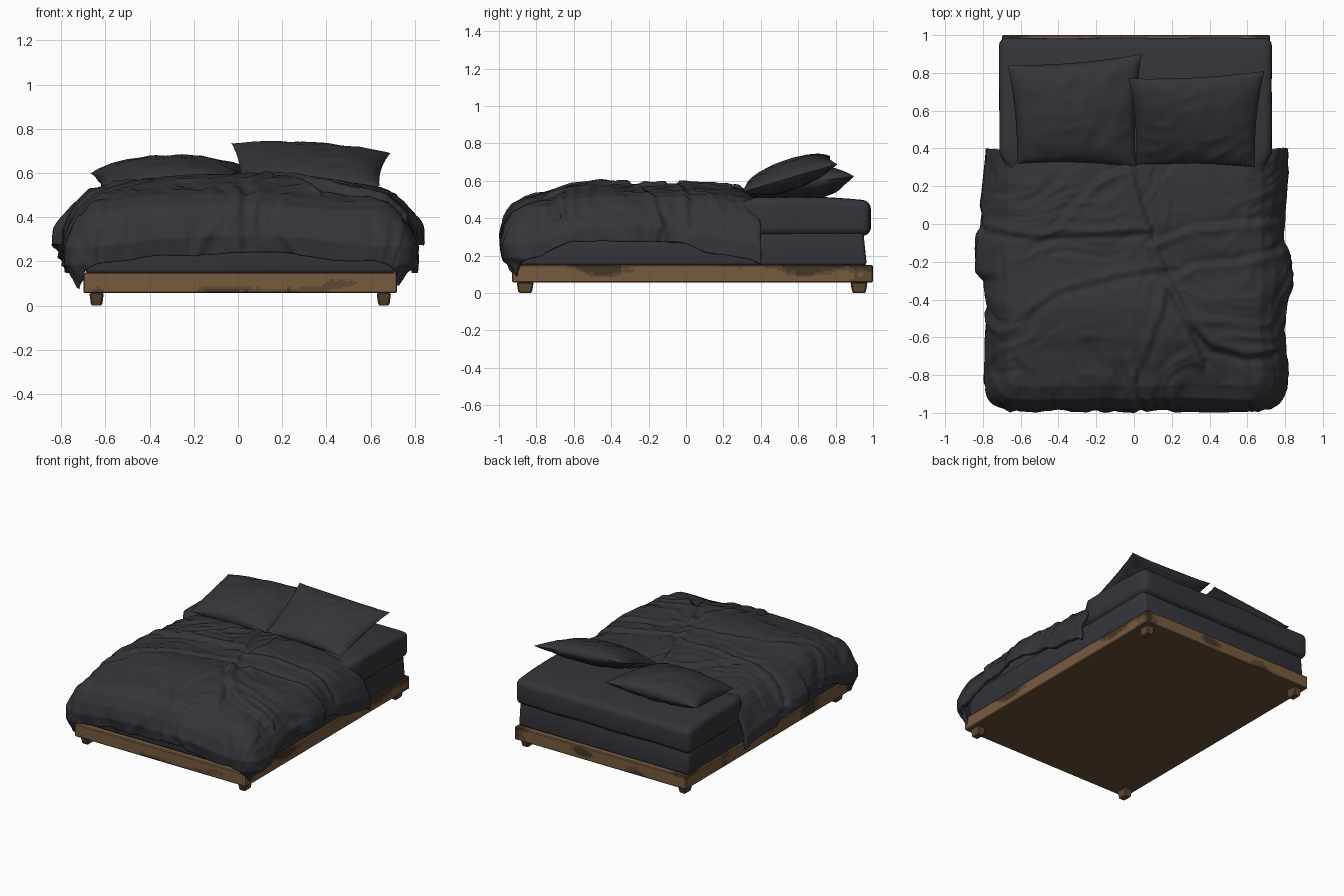
import bpy, bmesh, math
from mathutils import Vector, noise

if "Cube" in bpy.data.objects:
    bpy.data.objects.remove(bpy.data.objects["Cube"])


def material(name, rgb):
    m = bpy.data.materials.new(name)
    m.diffuse_color = (*rgb, 1)
    m.use_nodes = True
    m.node_tree.nodes["Principled BSDF"].inputs["Base Color"].default_value = m.diffuse_color
    return m


CLOTH = material("charcoal cloth", (0.034, 0.035, 0.043))
WOOD = material("brown wood", (0.185, 0.105, 0.05))
MID = material("worn wood", (0.115, 0.065, 0.032))
DARK = material("dark wood", (0.06, 0.036, 0.019))
UNDER = material("underside wood", (0.135, 0.077, 0.036))


def finish(bm, name, mats, angle=50):
    me = bpy.data.meshes.new(name)
    bm.to_mesh(me)
    bm.free()
    ob = bpy.data.objects.new(name, me)
    bpy.context.collection.objects.link(ob)
    for m in mats:
        me.materials.append(m)
    bpy.context.view_layer.objects.active = ob
    ob.select_set(True)
    bpy.ops.object.shade_smooth_by_angle(angle=math.radians(angle))
    ob.select_set(False)
    return ob


def box(lo, hi, bevel=0, segments=1):
    bm = bmesh.new()
    bmesh.ops.create_cube(bm, size=1)
    for v in bm.verts:
        v.co = Vector([l + (c + 0.5) * (h - l) for c, l, h in zip(v.co, lo, hi)])
    if bevel:
        bmesh.ops.bevel(bm, geom=bm.edges[:], offset=bevel, segments=segments,
                        profile=0.5, affect='EDGES')
    return bm


def lerp_table(table, x):
    if x <= table[0][0]:
        return table[0][1]
    for (x0, y0), (x1, y1) in zip(table, table[1:]):
        if x <= x1:
            k = (x - x0) / (x1 - x0)
            k = k * k * (3 - 2 * k) * 0.3 + k * 0.7
            return y0 + (y1 - y0) * k
    return table[-1][1]


def grid(nu, nv, func):
    bm = bmesh.new()
    rows = [[bm.verts.new(func(i / nu, j / nv)) for i in range(nu + 1)]
            for j in range(nv + 1)]
    for j in range(nv):
        for i in range(nu):
            bm.faces.new((rows[j][i], rows[j][i + 1], rows[j + 1][i + 1], rows[j + 1][i]))
    bm.normal_update()
    return bm, rows


# wooden platform with darker worn patches
bm = box((-0.70, -0.93, 0.056), (0.72, 1.0, 0.15), 0.006)
bmesh.ops.subdivide_edges(bm, edges=[e for e in bm.edges if e.calc_length() > 1],
                          cuts=79, use_grid_fill=True)
bmesh.ops.subdivide_edges(bm, edges=[e for e in bm.edges if abs(e.verts[0].co.z - e.verts[1].co.z) > 0.05],
                          cuts=6, use_grid_fill=True)
bm.normal_update()
for f in bm.faces:
    c = f.calc_center_median()
    patch = noise.noise(Vector((c.x * 3.2, c.y * 3.2, c.z * 9 + 4))) + 0.1 * noise.noise(c * 25)
    if f.normal.z < -0.9:
        f.material_index = 3
    else:
        f.material_index = 2 if patch > 0.42 else 1 if patch > 0.3 else 0
finish(bm, "bed_platform", [WOOD, MID, DARK, UNDER], 30)

# tapered legs
for side, x in (("left", -0.64), ("right", 0.66)):
    for end, y in (("front", -0.86), ("back", 0.925)):
        bm = box((x - 0.032, y - 0.045, 0), (x + 0.032, y + 0.045, 0.06), 0.008)
        for v in bm.verts:
            if v.co.z < 0.03:
                v.co.x = x + (v.co.x - x) * 0.82
                v.co.y = y + (v.co.y - y) * 0.82
        finish(bm, f"{end}_{side}_leg", [MID], 30)

# base cushion under the mattress
bm = box((-0.692, -0.895, 0.145), (0.712, 0.965, 0.33), 0.02, 3)
for v in bm.verts:
    if v.co.y > 0 and v.co.z > 0.25:
        v.co.y -= 0.015
finish(bm, "mattress_base", [CLOTH])

# mattress with sheet, narrower and lower under the duvet
bm = box((-0.712, -0.88, 0.31), (0.73, 0.985, 0.512), 0.04, 4)
bmesh.ops.subdivide_edges(bm, edges=[e for e in bm.edges if e.calc_length() > 0.8],
                          cuts=24, use_grid_fill=True)
bm.normal_update()
for v in bm.verts:
    k = max(0, min(1, (0.36 - v.co.y) / 0.1))
    v.co.x = 0.01 + (v.co.x - 0.01) * (1 - 0.1 * k)
    if v.co.z > 0.4:
        v.co.z -= 0.04 * k + max(0, v.co.y - 0.75) * 0.09
    v.co += v.normal * 0.006 * noise.noise(v.co * 4)
finish(bm, "mattress", [CLOTH])

# duvet: a cloth sheet draped over the sides and foot
EDGE_X, EDGE_Y, HANG, HEAD = 0.60, -0.78, 0.40, 0.36
DIST = (0, 0.08, 0.16, 0.24, 0.32, 0.40, 0.57)
FOOT_OUT, FOOT_DROP = (0, 0.075, 0.145, 0.19, 0.213, 0.20, 0.15), (0, 0.018, 0.06, 0.13, 0.21, 0.29, 0.405)
SIDE_OUT, SIDE_DROP = (0, 0.07, 0.128, 0.172, 0.205, 0.21, 0.15), (0, 0.028, 0.083, 0.15, 0.22, 0.30, 0.405)
TOP = [(-0.78, 0.525), (-0.7, 0.55), (-0.6, 0.575), (-0.45, 0.59), (-0.2, 0.575),
       (0, 0.578), (0.2, 0.565), (0.36, 0.545)]
RIGHT = [(-0.9, 0.0), (-0.8, 0.01), (-0.55, -0.02), (-0.42, -0.005), (-0.32, 0.033),
         (-0.2, 0.022), (-0.05, -0.02), (0.15, 0.0), (0.36, 0.01)]
LEFT = [(-0.9, -0.01), (-0.8, -0.01), (-0.6, -0.015), (-0.3, -0.015), (-0.25, 0.025),
        (-0.06, 0.03), (0.0, 0.0), (0.1, 0.0), (0.36, -0.015)]
LIFT = [(-0.78, 0.0), (-0.6, 0.03), (-0.2, 0.05), (-0.05, 0.03), (0.1, -0.01), (0.36, -0.03)]


def cloth_coords(u, v):
    return (u * 2 - 1) * (EDGE_X + HANG), EDGE_Y - HANG + v * (HEAD - EDGE_Y + HANG)


def drape(u, v):
    s, t = cloth_coords(u, v)
    a, b = max(0, abs(s) - EDGE_X), max(0, EDGE_Y - t)
    d = math.hypot(a, b)
    x, y = max(-EDGE_X, min(EDGE_X, s)), max(EDGE_Y, t)
    z = lerp_table(TOP, y) - 0.045 * (x / EDGE_X) ** 2
    if d > 0:
        dx, dy = a / d, b / d
        d *= 1 + 0.09 * noise.noise(Vector((x * 4, y * 4, 5)))
        w = dx * dx
        out = [f + (s_ - f) * w for f, s_ in zip(FOOT_OUT, SIDE_OUT)]
        drop = [f + (s_ - f) * w for f, s_ in zip(FOOT_DROP, SIDE_DROP)]
        k = lerp_table(list(zip(DIST, out)), d) / (dx ** 3 + dy ** 3) ** (1 / 3)
        extra = lerp_table(RIGHT if s > 0 else LEFT, t) * min(1, d / 0.3) ** 1.5
        x += math.copysign(dx * k + dx * extra, s)
        y -= dy * k
        z += lerp_table(LIFT, t) * dx ** 4 * d / HANG - lerp_table(list(zip(DIST, drop)), d)
        y += 0.04 * max(0, t - 0.1) / 0.26 * dx * min(1, d / 0.2)
    if t > HEAD - 0.04:
        z -= 0.02 * ((t - HEAD + 0.04) / 0.04) ** 2
    return Vector((x + 0.002, y, z))


# crease lines: (points, width, height); cloth is high on the left of the path
CREASES = [
    ([(-0.02, 0.32), (0.04, 0.1), (0.1, -0.08), (0.2, -0.32), (0.27, -0.48), (0.36, -0.72)], 0.035, -0.02),
    ([(0.2, -0.38), (0.3, -0.55), (0.42, -0.66), (0.6, -0.70), (0.78, -0.68)], 0.035, 0.024),
    ([(-0.42, -0.02), (-0.3, 0.12), (-0.18, 0.25), (-0.02, 0.3)], 0.03, -0.014),
    ([(-0.85, -0.02), (-0.55, -0.07), (-0.25, -0.06), (0.05, -0.04)], 0.03, 0.016),
    ([(0.1, -0.1), (0.3, -0.02), (0.5, 0.0), (0.85, 0.02)], 0.03, -0.012),
    ([(0.18, -0.3), (0.32, -0.22), (0.55, -0.2), (0.9, -0.12)], 0.028, -0.012),
    ([(0.12, 0.28), (0.16, 0.1), (0.12, -0.08)], 0.025, 0.012),
    ([(0.02, -1.15), (0.0, -0.85), (0.1, -0.6), (0.18, -0.36)], 0.03, 0.012),
    ([(-0.6, -0.5), (-0.4, -0.36), (-0.1, -0.28), (0.15, -0.24)], 0.03, 0.01),
]


def crease(p, pts, width, height):
    best, sign = 9, 1
    for q0, q1 in zip(pts, pts[1:]):
        a, b = Vector(q0), Vector(q1)
        ab = b - a
        k = max(0, min(1, (p - a).dot(ab) / ab.length_squared))
        dist = (p - a - ab * k).length
        if dist < best:
            best, sign = dist, 1 if ab.x * (p.y - a.y) - ab.y * (p.x - a.x) > 0 else -1
    r = best / width
    return height * sign * 1.6 * r * math.exp(-r * r)


def wrinkle(s, t):
    warp = noise.noise(Vector((s * 2.2, t * 2.2, 7))) * 0.3
    side, foot = max(0, abs(s) - EDGE_X + 0.1), max(0, EDGE_Y + 0.2 - t)
    # folds run diagonally on top and hang down over the sides and foot
    k = foot / (side + foot) * min(1, (side + foot) / 0.15) if side + foot > 0 else 0
    across = Vector((s * 2 + t * 1.5, t * 6 - s * 3.5 + warp * 9, 1))
    down = Vector((s * 6 + warp * 5, t * 2.5, 2))
    h = 0
    for w, q in ((1 - k, across), (k * 1.6, down)):
        h += w * (0.35 - abs(noise.noise(q)) * 1.5) * 0.014
        h += w * (0.35 - abs(noise.noise(q * 2.3)) * 1.4) * 0.007
    return h + 0.014 * noise.noise(Vector((s * 3, t * 3, 3)))


NU, NV = 190, 160
bm, rows = grid(NU, NV, drape)
for j, row in enumerate(rows):
    for i, v in enumerate(row):
        s, t = cloth_coords(i / NU, j / NV)
        h = wrinkle(s, t) + sum(crease(Vector((s, t)), *c) for c in CREASES)
        v.co += v.normal * max(-0.025, min(0.025, h))
        v.co.y = max(v.co.y, -1.0)
duvet = finish(bm, "duvet", [CLOTH], 80)
mod = duvet.modifiers.new("thickness", 'SOLIDIFY')
mod.thickness = 0.03
mod.offset = -1


# pillows: two puffed sheets meeting at a seam between four corner points
def pillow(name, corners, puff, seed):
    fl, fr, bl, br = [Vector(c) for c in corners]
    n = 44
    up = (fr - fl).cross(bl - fl).normalized()
    bm = bmesh.new()
    for side in (1, -1):
        def shape(u, v):
            a, b = u * 2 - 1, v * 2 - 1
            pu = 0.5 + a * (1 - 0.05 * (1 - b * b)) / 2
            pv = 0.5 + b * (1 - 0.06 * (1 - a * a)) / 2
            p = (fl * (1 - pu) + fr * pu) * (1 - pv) + (bl * (1 - pu) + br * pu) * pv
            r = ((1 - a * a) * (1 - b * b)) ** 0.5
            q = Vector((a * 1.5 + b, b * 2 - a * 1.5, seed + side))
            fold = (0.35 - abs(noise.noise(q))) * 0.016 * min(1, r * 2)
            return p + up * (side * puff * r + fold)
        part, _ = grid(n, n, shape)
        if side < 0:
            bmesh.ops.reverse_faces(part, faces=part.faces[:])
        tmp = bpy.data.meshes.new("pillow_half")
        part.to_mesh(tmp)
        part.free()
        bm.from_mesh(tmp)
        bpy.data.meshes.remove(tmp)
    bmesh.ops.remove_doubles(bm, verts=bm.verts[:], dist=0.0008)
    finish(bm, name, [CLOTH], 60)


pillow("left_pillow", [(-0.62, 0.32, 0.535), (0.01, 0.30, 0.545),
                       (-0.67, 0.84, 0.60), (0.04, 0.90, 0.625)], 0.098, 3)
pillow("right_pillow", [(0.01, 0.31, 0.54), (0.64, 0.30, 0.54),
                        (-0.03, 0.77, 0.735), (0.69, 0.81, 0.69)], 0.08, 11)
